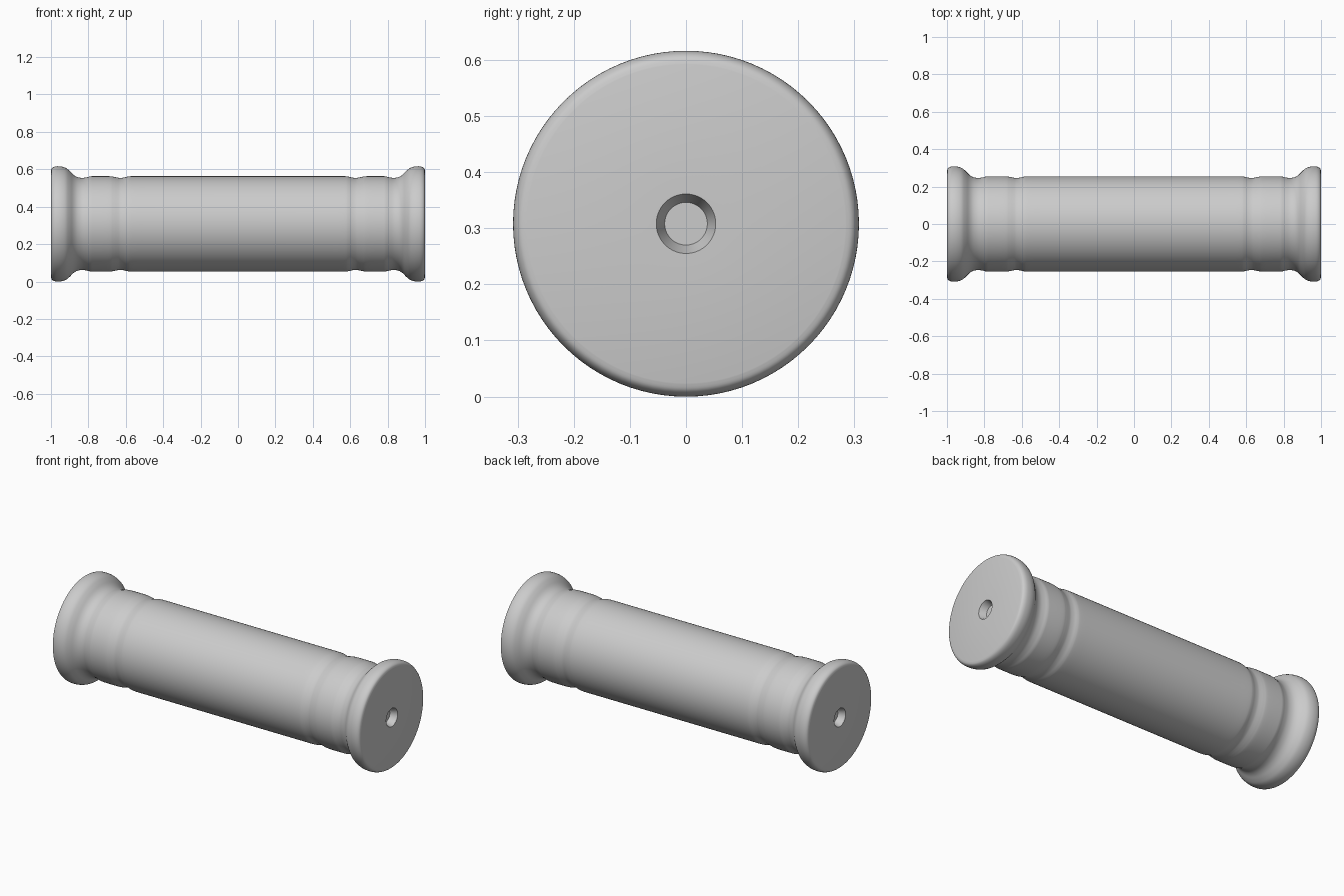
import bpy, bmesh, math
from mathutils import Vector

cube = bpy.data.objects.get("Cube")
if cube:
    bpy.data.objects.remove(cube, do_unlink=True)

SEGMENTS = 96
AXIS_HEIGHT = 0.308


def make_material(name, colour):
    mat = bpy.data.materials.new(name)
    mat.use_nodes = True
    mat.diffuse_color = colour
    mat.node_tree.nodes["Principled BSDF"].inputs["Base Color"].default_value = colour
    return mat


def smooth_curve(points, steps=4):
    """Catmull-Rom curve through the profile points."""
    pts = [Vector(p) for p in points]
    pts = [pts[0]] + pts + [pts[-1]]
    out = []
    for a, b, c, d in zip(pts, pts[1:], pts[2:], pts[3:]):
        for i in range(steps):
            t = i / steps
            out.append(0.5 * (2 * b + (c - a) * t + (2 * a - 5 * b + 4 * c - d) * t * t
                              + (3 * b - a - 3 * c + d) * t ** 3))
    return out + [pts[-1]]


def lathe_x(name, profile, mat):
    """Spin (x, radius) points around the long axis; both ends are capped."""
    bm = bmesh.new()
    rings = []
    for x, r in profile:
        angles = [math.tau * i / SEGMENTS for i in range(SEGMENTS)]
        rings.append([bm.verts.new((x, r * math.cos(a), r * math.sin(a))) for a in angles])
    for near, far in zip(rings, rings[1:]):
        for i in range(SEGMENTS):
            j = (i + 1) % SEGMENTS
            bm.faces.new((near[i], near[j], far[j], far[i]))
    bm.faces.new(rings[0])
    bm.faces.new(rings[-1])
    bmesh.ops.recalc_face_normals(bm, faces=bm.faces)
    mesh = bpy.data.meshes.new(name)
    bm.to_mesh(mesh)
    bm.free()
    mesh.materials.append(mat)
    obj = bpy.data.objects.new(name, mesh)
    bpy.context.collection.objects.link(obj)
    obj.location.z = AXIS_HEIGHT
    bpy.ops.object.select_all(action="DESELECT")
    obj.select_set(True)
    bpy.context.view_layer.objects.active = obj
    bpy.ops.object.shade_smooth_by_angle(angle=math.radians(35))
    return obj


grey = make_material("plain grey", (0.6, 0.6, 0.6, 1))

# Tapered axle hole, from its floor out to the end face
hole = [Vector(p) for p in ((0.96, 0.038), (1.0, 0.053))]

# Rounded rim, flared flange, and the two shallow grooves
flank = smooth_curve([
    (1.0, 0.284), (0.996, 0.296), (0.986, 0.304), (0.97, 0.308), (0.945, 0.307),
    (0.92, 0.299), (0.9, 0.283), (0.88, 0.263), (0.86, 0.251), (0.835, 0.246),
    (0.81, 0.249), (0.79, 0.254), (0.77, 0.255), (0.69, 0.255), (0.665, 0.252),
    (0.645, 0.248), (0.63, 0.246), (0.61, 0.248), (0.59, 0.253), (0.57, 0.255),
    (0.5, 0.255)])

half = hole + flank
mirrored = [Vector((-p.x, p.y)) for p in reversed(half)]
lathe_x("roller", half + mirrored, grey)
